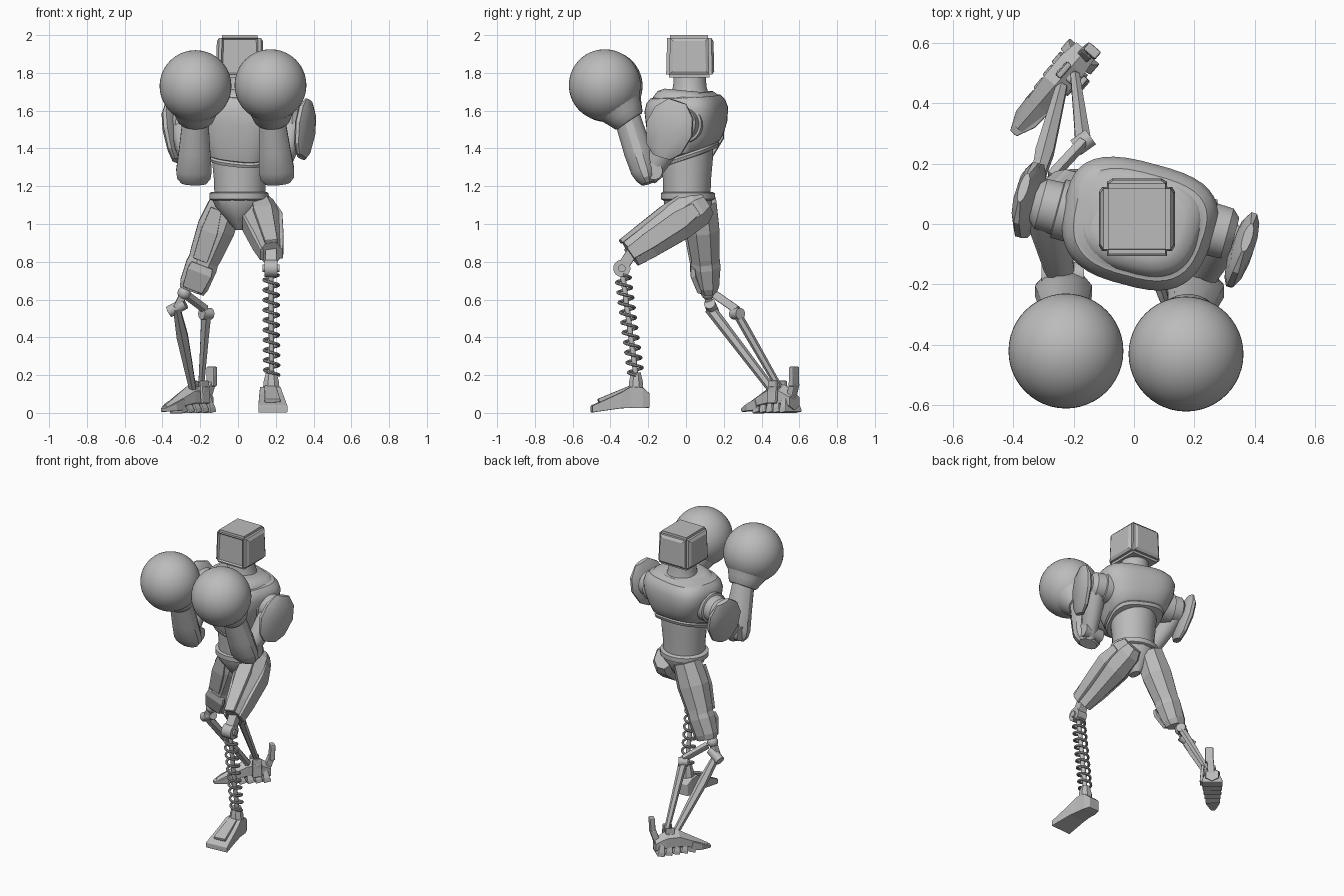
import bpy, bmesh, math
from mathutils import Vector as V

if "Cube" in bpy.data.objects:
    bpy.data.objects.remove(bpy.data.objects["Cube"], do_unlink=True)

GREY = bpy.data.materials.new("plain_grey")
GREY.use_nodes = True
GREY.diffuse_color = (0.5, 0.5, 0.5, 1)
GREY.node_tree.nodes["Principled BSDF"].inputs["Base Color"].default_value = (0.5, 0.5, 0.5, 1)


def finish(name, bm, smooth=None, bevel=0):
    """Turn a bmesh into a finished object."""
    bmesh.ops.recalc_face_normals(bm, faces=bm.faces)
    me = bpy.data.meshes.new(name)
    bm.to_mesh(me)
    bm.free()
    me.materials.append(GREY)
    ob = bpy.data.objects.new(name, me)
    bpy.context.collection.objects.link(ob)
    bpy.ops.object.select_all(action='DESELECT')
    ob.select_set(True)
    bpy.context.view_layer.objects.active = ob
    if bevel:
        mod = ob.modifiers.new("bevel", 'BEVEL')
        mod.width, mod.segments = bevel, 2
    if smooth:
        bpy.ops.object.shade_smooth_by_angle(angle=math.radians(smooth))
    return ob


def loft(name, a, b, sections, side=(1, 0, 0), n=8, power=2, smooth=None, bevel=0, warp=None):
    """Skin sections (t, half width, half depth, side shift, depth shift) along a to b."""
    a, b = V(a), V(b)
    d = (b - a).normalized()
    u = V(side)
    u = (u - d * u.dot(d)).normalized()
    v = d.cross(u)
    k = 1 / math.cos(math.pi / n)
    bm, rings = bmesh.new(), []
    for s in sections:
        t, w, h, su, sv = (tuple(s) + (0, 0))[:5]
        ring = []
        for i in range(n):
            ang = 2 * math.pi * (i + .5) / n
            c, q = [math.copysign(abs(f) ** (2 / power), f) * k for f in (math.cos(ang), math.sin(ang))]
            p = a.lerp(b, t) + u * (w * c + su) + v * (h * q + sv)
            ring.append(bm.verts.new(warp(p) if warp else p))
        rings.append(ring)
    for r, s in zip(rings, rings[1:]):
        for i in range(n):
            bm.faces.new((r[i], r[(i + 1) % n], s[(i + 1) % n], s[i]))
    bm.faces.new(rings[0][::-1])
    bm.faces.new(rings[-1])
    return finish(name, bm, smooth, bevel)


def rod(name, a, b, r, n=16, side=(1, 0, 0.1)):
    return loft(name, a, b, [(0, r, r), (1, r, r)], side, n, smooth=35)


def bar(name, a, b, w, h, side=(1, 0, 0), bevel=.006):
    return loft(name, a, b, [(0, w, h), (1, w, h)], side, 4, bevel=bevel)


def ball(name, c, r):
    bm = bmesh.new()
    bmesh.ops.create_uvsphere(bm, u_segments=48, v_segments=28, radius=r)
    bmesh.ops.translate(bm, verts=bm.verts, vec=c)
    return finish(name, bm, 60)


# Head: a rounded box with a sunken screen and raised side and back panels
bm = bmesh.new()
bmesh.ops.create_cube(bm, size=1)
for p in bm.verts:
    taper = .95 if p.co.z > 0 else 1
    p.co = V((.01 + p.co.x * .232 * taper, .017 + p.co.y * .245 * taper, 1.888 + p.co.z * .225))
bmesh.ops.bevel(bm, geom=bm.edges[:], offset=.016, segments=2, affect='EDGES')
for f in sorted(bm.faces, key=lambda f: -f.calc_area())[:6]:
    if abs(f.normal.z) < .5:
        front = f.normal.y < -.5
        bmesh.ops.inset_individual(bm, faces=[f], thickness=.012 if front else .024, depth=-.01 if front else .011)
finish("head", bm)
loft("neck", (.015, .02, 1.64), (.01, .02, 1.79),
     [(0, .12, .11), (.3, .1, .1), (.6, .088, .088), (1, .085, .085)], n=24, smooth=40)

# Torso, twisted about the vertical, broader across the back
TWIST = V((.965, -.26, 0))


def rib_shape(p):
    # Widen towards the back and lower the front edge of the shell
    across = (p - V((.02, 0, 0))).dot(TWIST)
    p = p + TWIST * across * .35 * p.y
    return V((p.x, p.y, p.z + .3 * p.y * min(1, max(0, (1.55 - p.z) / .15))))


loft("chest", (.01, .01, 1.345), (.02, -.005, 1.695),
     [(0, .13, .12), (.01, .165, .15), (.06, .172, .157), (.09, .165, .152), (.11, .178, .163),
      (.3, .208, .185), (.55, .238, .2), (.75, .25, .205), (.87, .238, .192), (.94, .215, .172),
      (.945, .2, .158), (1, .17, .135)], TWIST, 40, 2.9, 38, warp=rib_shape)
loft("collar_plate", (.02, .0, 1.6), (.02, .01, 1.705),
     [(0, .21, .175), (.55, .205, .168), (.85, .185, .148), (1, .14, .115)], TWIST, 40, 2.8, 40, warp=rib_shape)
loft("belly", (.01, .005, 1.15), (.01, .005, 1.42),
     [(0, .135, .125), (.3, .137, .127), (.7, .148, .137), (1, .15, .14)], n=32, smooth=40)
loft("belt", (.005, .01, 1.125), (.005, .01, 1.17),
     [(0, .145, .13), (.15, .157, .143), (.85, .157, .143), (1, .145, .13)], n=32, smooth=35)
loft("pelvis", (.01, .02, .97), (.005, .01, 1.14),
     [(0, .025, .04), (.35, .07, .085), (.75, .125, .125), (1, .145, .13)], n=12, smooth=30)

# Arms: the twist makes the two shoulders differ, so each has its own joints
ARMS = [("left", 1, (.265, -.02, 1.53), (.21, -.2, 1.25), (.18, -.31, 1.56), (.172, -.43, 1.735), (.365, -.09, 1.5)),
        ("right", -1, (-.265, .055, 1.53), (-.235, -.2, 1.25), (-.225, -.31, 1.56), (-.225, -.42, 1.73), (-.355, .075, 1.48))]
for name, s, shoulder, elbow, wrist, glove, pad in ARMS:
    sh, el, wr, gl, pd = map(V, (shoulder, elbow, wrist, glove, pad))
    out = TWIST * s
    ball(name + "_glove", gl, .19)
    down = (wr - gl).normalized()
    loft(name + "_glove_cuff", gl + down * .13, wr + down * .02,
         [(0, .13, .13), (.5, .11, .105), (.9, .095, .088), (1, .085, .078)], n=24, smooth=40)
    loft(name + "_forearm", wr, el - V((0, 0, .035)),
         [(0, .068, .07), (.5, .083, .075), (.8, .094, .07), (.92, .088, .055), (1, .065, .035)], n=12, smooth=30)
    rod(name + "_elbow_pin", el - V((.07, -.03, -.03)), el + V((.07, .03, .03)), .045, side=(0, 1, 0))
    loft(name + "_upper_arm", sh + out * .03, el,
         [(0, .06, .07), (.3, .065, .075), (.75, .05, .06), (1, .045, .05)], n=12, smooth=35)
    loft(name + "_shoulder_joint", sh - out * .1, sh + out * .07,
         [(0, .1, .1), (.5, .1, .1), (.52, .088, .088), (.85, .085, .085), (1, .06, .06)],
         (0, 0, 1), 24, smooth=35)
    rod(name + "_shoulder_hub", sh + out * .06, sh + out * .085, .035, 20, (0, 0, 1))
    # Faceted pad, thicker at the middle and leaning out at the top
    loft(name + "_shoulder_pad", pd + V((-.03 * s, -.04, -.145)), pd + V((.01 * s, .045, .15)),
         [(0, .02, .05), (.15, .03, .1), (.5, .038, .13), (.8, .035, .108), (1, .015, .05)],
         (.94, -.3, 0), 12, smooth=25)

# Front leg: faceted thigh with long plates, spring shin and wedge foot
HIP, KNEE = V((.105, .06, 1.085)), V((.175, -.295, .845))
loft("front_thigh", HIP, KNEE,
     [(-.12, .06, .07), (0, .085, .1), (.3, .098, .105), (.75, .068, .09), (1, .052, .078)], n=8)
for shift, side in ((.092, "outer"), (-.086, "inner")):
    loft(side + "_thigh_plate", HIP, KNEE,
         [(.05, .012, .035, shift * .9), (.3, .014, .05, shift * 1.05), (.75, .013, .045, shift * .78),
          (1.02, .01, .035, shift * .58)], n=4, bevel=.005)
loft("thigh_top_plate", HIP, KNEE,
     [(.0, .035, .015, 0, .095), (.35, .05, .015, 0, .1), (1.02, .034, .012, 0, .08)], n=4, bevel=.005)
pivot = V((.175, -.34, .765))
rod("front_knee_pin", pivot - V((.035, 0, 0)), pivot + V((.035, 0, 0)), .045, 20, (0, 0, 1))
rod("front_knee_cap", pivot - V((.045, 0, 0)), pivot + V((.045, 0, 0)), .02, 16, (0, 0, 1))
bar("front_knee_link", KNEE + V((0, .02, .02)), pivot, .03, .03)
top, ankle = V((.175, -.335, .73)), V((.178, -.265, .2))
rod("shin_rod", top, ankle, .014, 12)

# Coil spring wound round the shin rod
curve = bpy.data.curves.new("shin_spring", 'CURVE')
curve.dimensions, curve.bevel_depth, curve.bevel_resolution = '3D', .008, 2
spline = curve.splines.new('POLY')
TURNS, STEPS = 10, 20
spline.points.add(TURNS * STEPS)
for i, p in enumerate(spline.points):
    ang = 2 * math.pi * i / STEPS
    p.co = (*(top.lerp(ankle, i / (TURNS * STEPS)) + V((.039 * math.cos(ang), .039 * math.sin(ang), 0))), 1)
spring = bpy.data.objects.new("shin_spring", curve)
bpy.context.collection.objects.link(spring)
curve.materials.append(GREY)
bpy.ops.object.select_all(action='DESELECT')
spring.select_set(True)
bpy.context.view_layer.objects.active = spring
bpy.ops.object.convert(target='MESH')
bpy.ops.object.shade_smooth_by_angle()

loft("front_foot", (.165, -.195, 0), (.185, -.5, 0),
     [(0, .04, .038, 0, .065), (.12, .052, .055, 0, .08), (.33, .055, .056, 0, .082),
      (.5, .062, .042, 0, .066), (1, .078, .018, 0, .02)], n=4, bevel=.004)
loft("foot_top_plate", (.17, -.28, .1), (.183, -.46, .047),
     [(0, .03, .02, 0, .028), (1, .042, .01, 0, .018)], n=4, bevel=.004)
loft("front_ankle", (.176, -.265, .12), (.176, -.265, .215),
     [(0, .045, .04), (.5, .04, .036), (1, .028, .025)], n=8, smooth=25)

# Rear leg: faceted thigh, knee guard and twin struts
H, K = V((-.06, .075, 1.12)), V((-.245, .118, .645))
loft("rear_thigh", H, K,
     [(0, .085, .085), (.3, .1, .088), (.6, .085, .075), (.66, .08, .075), (.72, .084, .076),
      (.93, .078, .06), (1, .066, .046)], n=8)
loft("rear_thigh_plate", H, K,
     [(.1, .03, .012, -.04, .08), (.35, .045, .014, -.03, .085), (.66, .04, .012, -.02, .072)], n=4, bevel=.004)
loft("rear_knee_guard", H, K,
     [(.7, .06, .012, 0, .07), (.78, .068, .014, 0, .072), (.98, .055, .012, 0, .045)], n=4, bevel=.005)
joint, outer, bend = V((-.285, .115, .635)), V((-.325, .125, .555)), V((-.168, .27, .525))
heel = V((-.205, .485, .12))
ball("rear_knee_ball", joint, .035)
rod("rear_knee_pin", outer - V((.04, -.02, .02)), outer + V((.045, .0, .025)), .03, side=(0, 0, 1))
bar("knee_link", joint, outer, .02, .02)
bar("upper_link", joint + V((.01, .04, -.01)), bend + V((0, 0, .02)), .015, .022)
rod("bend_pin", bend - V((.025, .018, 0)), bend + V((.025, .018, 0)), .03, side=(0, 0, 1))
loft("outer_strut", outer, V((-.24, .45, .13)),
     [(0, .018, .026), (.35, .03, .024), (.7, .024, .022), (1, .018, .02)], n=6, smooth=25)
loft("inner_strut", bend, V((-.195, .49, .14)),
     [(0, .026, .02), (.3, .022, .02), (1, .015, .016)], n=6, smooth=25)

# Rear foot, turned outward, with overlapping sole slabs, toe and spur
back, toe = V((-.16, .575, 0)), V((-.385, .315, 0))
along = (toe - back).normalized()
across = V((0, 0, 1)).cross(along)
loft("rear_foot", back, toe,
     [(0, .04, .04, 0, .06), (.2, .05, .055, 0, .085), (.45, .048, .055, 0, .085),
      (.7, .04, .035, 0, .058), (1, .018, .014, 0, .025)], across, n=6)
for i in range(5):
    c = back.lerp(toe, .08 + i * .15)
    w = .066 - .005 * i
    loft("sole_slab_%d" % i, c + V((0, 0, .003)), c + along * .015 + V((0, 0, .09 - .008 * i)),
         [(0, w, .024), (.3, w * .95, .021), (1, w * .6, .014)], across, 4, bevel=.004)
for s in (-1, 1):
    bar("ankle_plate", heel + across * s * .045 - V((0, 0, .07)), heel + across * s * .035 + V((0, 0, .05)),
        .01, .03, across)
bar("ankle_pin", heel - across * .05, heel + across * .05, .02, .02, along)
bar("heel_spur_base", back + V((-.01, -.02, .07)), back + V((.015, .0, .16)), .022, .02, across)
bar("heel_spur_tip", back + V((.02, -.005, .14)), back + V((.022, -.002, .245)), .026, .016, across)
loft("toe_claw", back.lerp(toe, .68) + V((0, 0, .045)), toe + along * .02 + V((0, 0, .014)),
     [(0, .045, .03), (.5, .042, .02), (1, .014, .009)], across, 4, bevel=.004)
